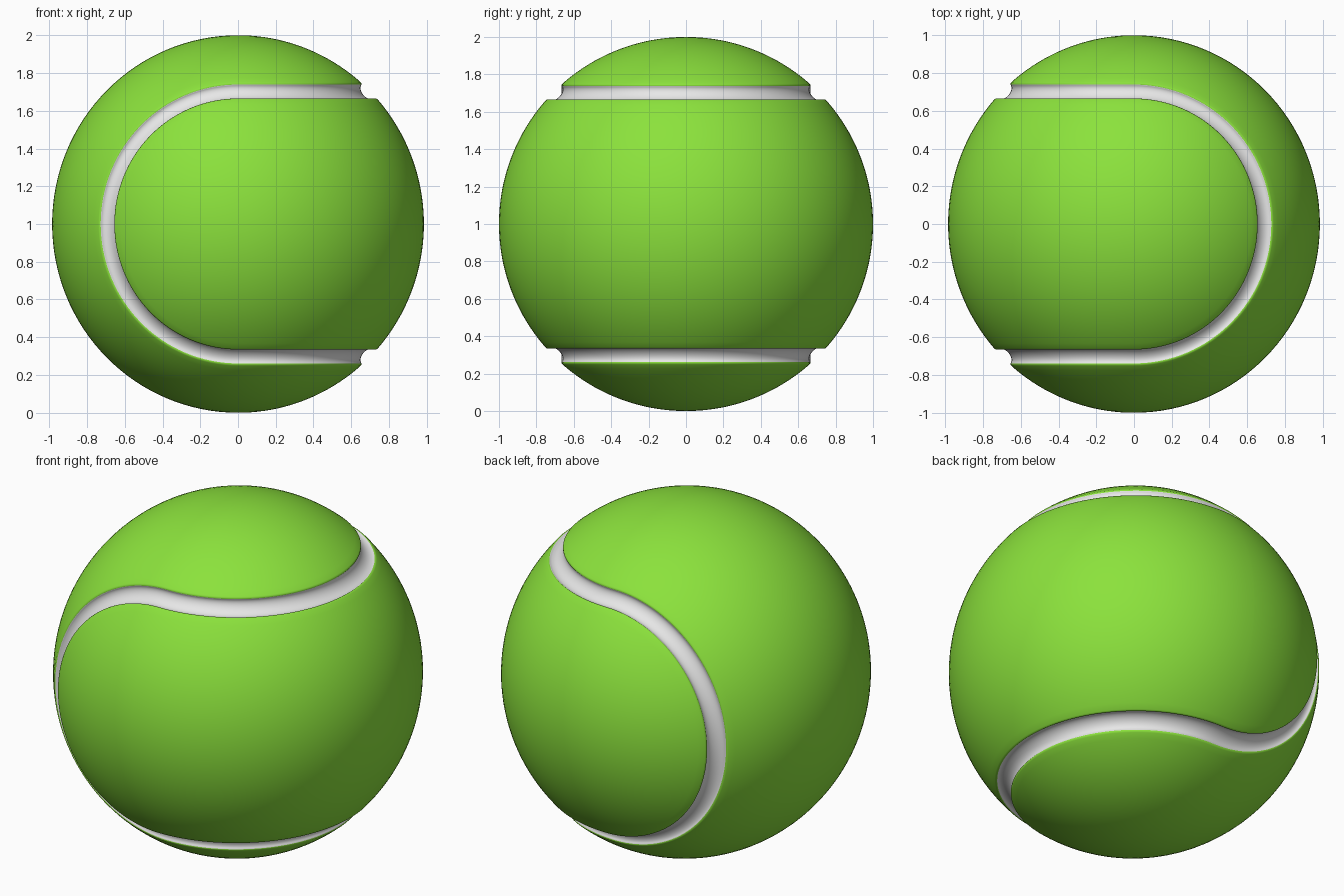
import bpy, bmesh, math
from mathutils import Vector

cube = bpy.data.objects.get("Cube")
if cube:
    bpy.data.objects.remove(cube, do_unlink=True)


def material(name, color):
    m = bpy.data.materials.new(name)
    m.use_nodes = True
    m.diffuse_color = color
    m.node_tree.nodes["Principled BSDF"].inputs["Base Color"].default_value = color
    return m


STEPS = 64          # points along each quarter of the seam
RINGS = 20          # rings from the panel spine to its rim
HALF_WIDTH = 3.0    # half width of the groove, degrees
DEPTH = 0.04        # depth of the groove
SQUASH = 0.985      # slight flattening from side to side


# Cross-section from panel spine to seam centre: (angle from spine, radius)
panel = [(41.3 * i / RINGS, 1.0) for i in range(RINGS + 1)]
panel += [(41.7, 0.9985), (42.0, 0.994)]
groove = []
for i in range(1, 9):
    t = math.radians(90 * i / 8)
    groove.append((45 - HALF_WIDTH * math.cos(t), 0.994 - (DEPTH - 0.006) * math.sin(t)))
profile = panel + groove


# Closed outline of one panel: (spine point, outward direction) pairs
def outline():
    sweep = [math.pi * i / STEPS for i in range(STEPS)]
    pairs = []
    for side in (1, -1):
        for t in sweep:                       # long side of the panel
            p = side * (t - math.pi / 2)
            pairs.append((Vector((math.cos(p), math.sin(p), 0)), Vector((0, 0, side))))
        for t in sweep:                       # rounded end of the panel
            pairs.append((Vector((0, side, 0)),
                          Vector((-math.sin(t), 0, side * math.cos(t)))))
    return pairs


def add_panel(bm, turn):
    rings = []
    for angle, radius in profile:
        a = math.radians(angle)
        rings.append([bm.verts.new(turn((s * math.cos(a) + e * math.sin(a)) * radius))
                      for s, e in outline()])
    for r in range(len(rings) - 1):
        low, high = rings[r], rings[r + 1]
        for i in range(len(low)):
            j = (i + 1) % len(low)
            f = bm.faces.new((low[i], low[j], high[j], high[i]))
            f.material_index = 1 if r >= len(panel) - 1 else 0


# Two interlocking panels, the second being the first turned over
bm = bmesh.new()
add_panel(bm, lambda v: Vector((v.x, v.y, v.z)))
add_panel(bm, lambda v: Vector((-v.x, v.z, v.y)))
bmesh.ops.remove_doubles(bm, verts=bm.verts, dist=0.0001)
bmesh.ops.recalc_face_normals(bm, faces=bm.faces)
for v in bm.verts:
    v.co.x *= SQUASH
    v.co.z += 1

mesh = bpy.data.meshes.new("ball")
bm.to_mesh(mesh)
bm.free()
mesh.materials.append(material("green_felt", (0.26, 0.76, 0.045, 1)))
mesh.materials.append(material("white_seam", (0.8, 0.8, 0.8, 1)))
ball = bpy.data.objects.new("ball", mesh)
bpy.context.collection.objects.link(ball)

# Smooth shading
bpy.ops.object.select_all(action="DESELECT")
ball.select_set(True)
bpy.context.view_layer.objects.active = ball
bpy.ops.object.shade_smooth_by_angle(angle=math.radians(50))
